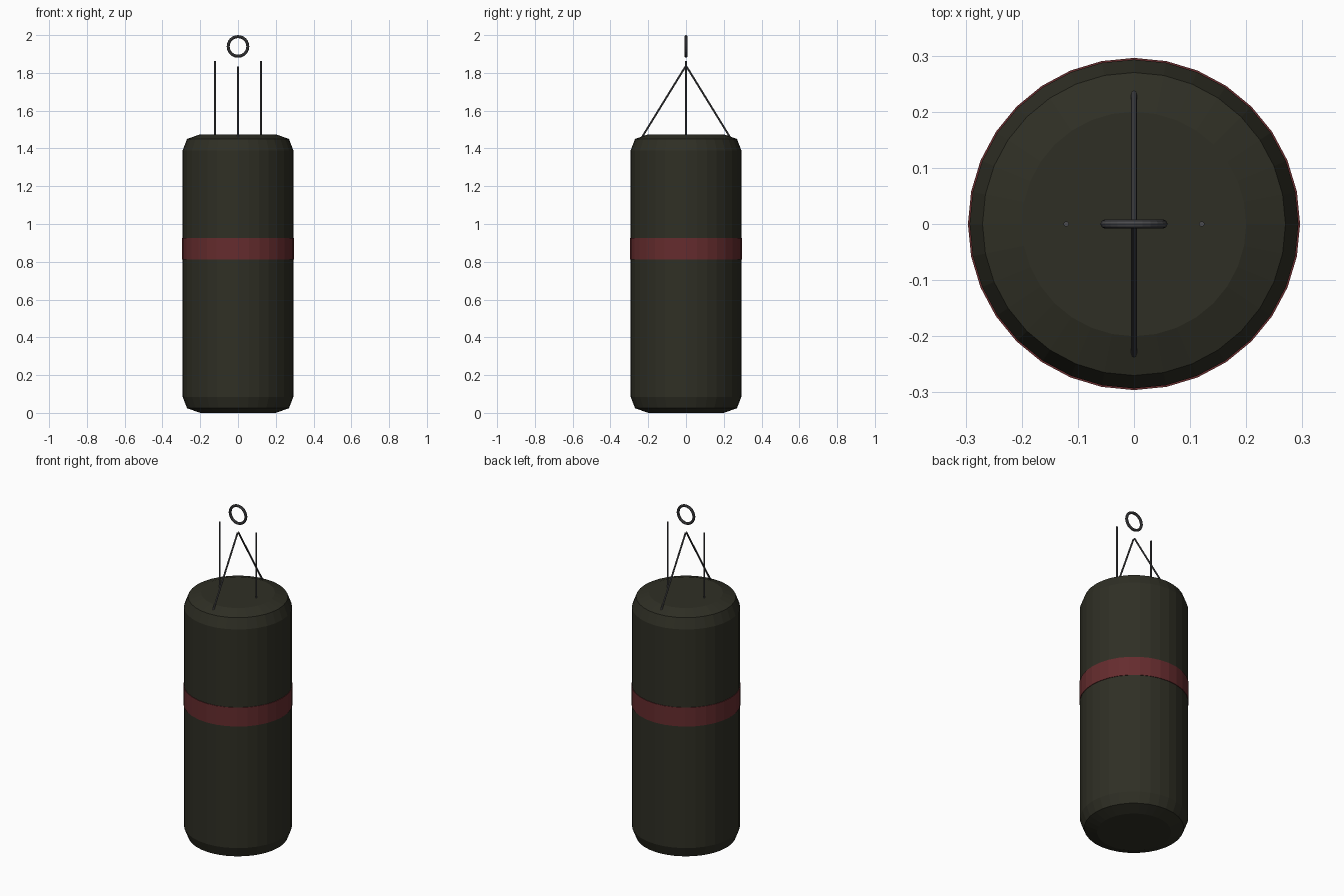
import bpy, bmesh, math
from mathutils import Vector

cube = bpy.data.objects.get("Cube")
if cube:
    bpy.data.objects.remove(cube, do_unlink=True)


def material(name, color):
    m = bpy.data.materials.new(name)
    m.use_nodes = True
    m.diffuse_color = (*color, 1)
    m.node_tree.nodes["Principled BSDF"].inputs["Base Color"].default_value = (*color, 1)
    return m


leather = material("dark olive leather", (0.028, 0.028, 0.018))
red = material("dull red", (0.13, 0.025, 0.027))
steel = material("dark steel", (0.07, 0.07, 0.075))


def lathe(name, profile, mat, sides=32):
    """Spin an (radius, height) profile about z and cap open ends."""
    bm = bmesh.new()
    rings = []
    for r, z in profile:
        angles = [math.tau * i / sides for i in range(sides)]
        rings.append([bm.verts.new((r * math.cos(a), r * math.sin(a), z)) for a in angles])
    for low, high in zip(rings, rings[1:]):
        for i in range(sides):
            j = (i + 1) % sides
            bm.faces.new((low[i], low[j], high[j], high[i]))
    bm.faces.new(rings[0][::-1])
    bm.faces.new(rings[-1])
    mesh = bpy.data.meshes.new(name)
    bm.to_mesh(mesh)
    bm.free()
    mesh.materials.append(mat)
    obj = bpy.data.objects.new(name, mesh)
    bpy.context.collection.objects.link(obj)
    return obj


def rod(name, start, end, radius=0.005):
    """Thin straight rod between two points."""
    start, end = Vector(start), Vector(end)
    axis = end - start
    obj = lathe(name, [(radius, 0), (radius, axis.length)], steel, 8)
    obj.location = start
    obj.rotation_euler = axis.to_track_quat("Z", "Y").to_euler()


# Bag body with softened ends
lathe("bag_body", [(0.2, 0), (0.27, 0.025), (0.293, 0.085),
                   (0.293, 1.39), (0.27, 1.45), (0.2, 1.475)], leather)

# Stripe around the middle
lathe("bag_stripe", [(0.296, 0.812), (0.296, 0.925)], red)

# Hanging rods: two upright at the sides, two leaning in from front and back
for side, label in ((1, "left"), (-1, "right")):
    rod(label + "_rod", (side * 0.121, 0, 1.425), (side * 0.121, 0, 1.863))
for side, label in ((1, "back"), (-1, "front")):
    rod(label + "_rod", (0, side * 0.234, 1.458), (0, side * 0.004, 1.832))

# Hanging ring
bpy.ops.mesh.primitive_torus_add(major_radius=0.052, minor_radius=0.008, major_segments=24,
                                 minor_segments=8, location=(0, 0, 1.94),
                                 rotation=(math.pi / 2, 0, 0))
ring = bpy.context.object
ring.name = "hanging_ring"
ring.data.materials.append(steel)
